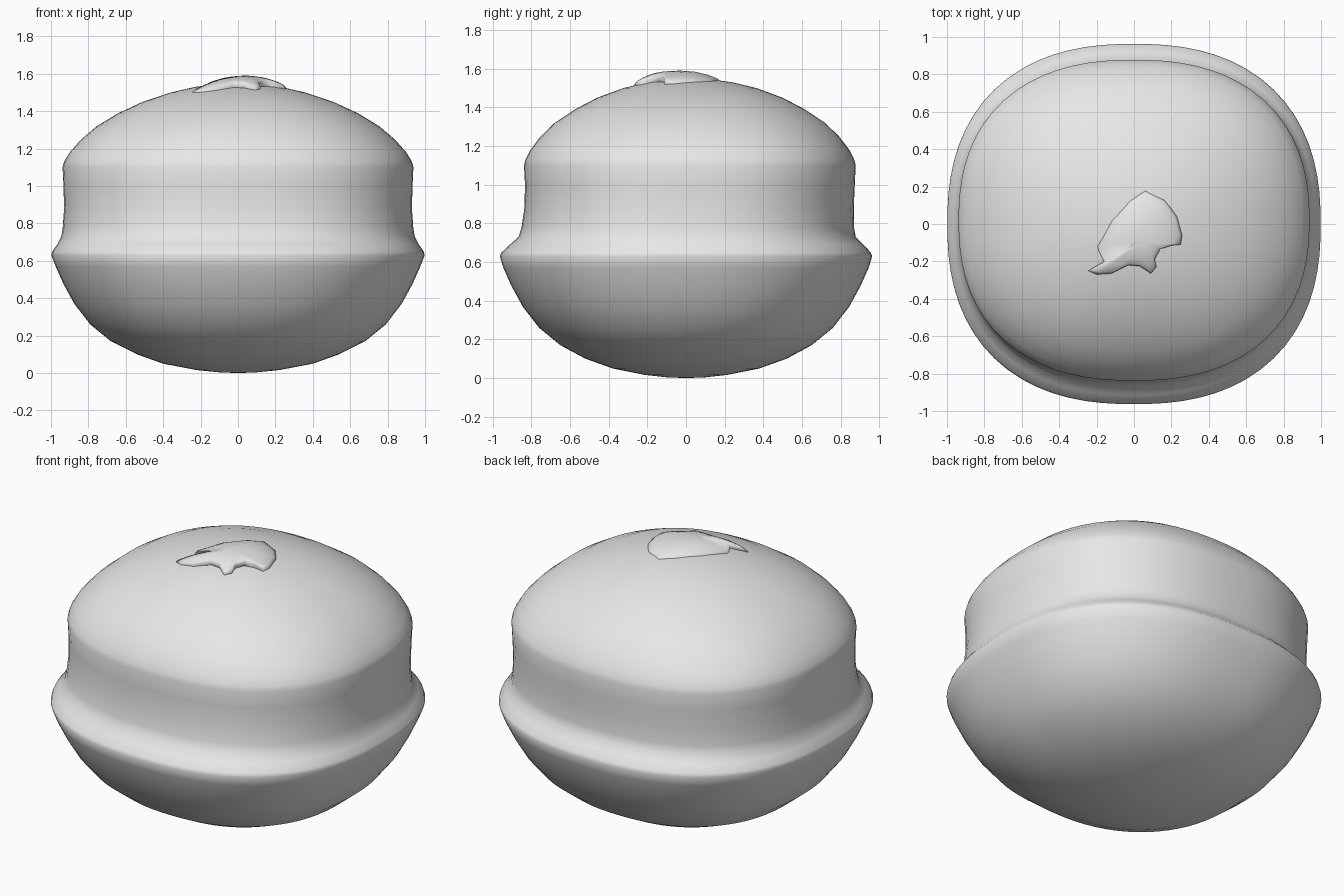
import bpy, bmesh, math

cube = bpy.data.objects.get("Cube")
if cube:
    bpy.data.objects.remove(cube, do_unlink=True)

# One plain grey clay material
clay = bpy.data.materials.new("light_grey")
clay.use_nodes = True
grey = (0.8, 0.8, 0.8, 1)
clay.diffuse_color = grey
clay.node_tree.nodes["Principled BSDF"].inputs["Base Color"].default_value = grey


def loft(name, rings, start, end):
    """Skin equal-length rings, closing each end with a fan to a pole point."""
    bm = bmesh.new()
    loops = [[bm.verts.new(p) for p in ring] for ring in rings]
    count = len(loops[0])
    for low, high in zip(loops, loops[1:]):
        for i in range(count):
            j = (i + 1) % count
            bm.faces.new((low[i], low[j], high[j], high[i]))
    for pole, ring in ((start, loops[0]), (end, loops[-1])):
        tip = bm.verts.new(pole)
        for i in range(count):
            bm.faces.new((tip, ring[i], ring[(i + 1) % count]))
    bmesh.ops.recalc_face_normals(bm, faces=bm.faces[:])
    for face in bm.faces:
        face.smooth = True
    mesh = bpy.data.meshes.new(name)
    bm.to_mesh(mesh)
    bm.free()
    mesh.materials.append(clay)
    obj = bpy.data.objects.new(name, mesh)
    bpy.context.collection.objects.link(obj)
    return obj


def rounded_ring(z, half_x, half_y, mid_y, power, count=72):
    """Rounded-square cross-section."""
    ring = []
    for i in range(count):
        a = math.tau * i / count
        c, s = math.cos(a), math.sin(a)
        r = (abs(c) ** power + abs(s) ** power) ** (-1 / power)
        ring.append((half_x * r * c, mid_y + half_y * r * s, z))
    return ring


# Body: bowl, flared rim, waist and dome; columns are height, half width, half depth
profile = [
    (0.004, 0.1, 0.1), (0.016, 0.22, 0.21), (0.05, 0.4, 0.38),
    (0.1, 0.54, 0.52), (0.17, 0.68, 0.65), (0.26, 0.79, 0.76),
    (0.37, 0.875, 0.845), (0.48, 0.935, 0.905), (0.57, 0.975, 0.945),
    (0.63, 0.998, 0.963), (0.65, 0.993, 0.955), (0.69, 0.965, 0.915),
    (0.73, 0.945, 0.872), (0.78, 0.937, 0.86), (0.88, 0.93, 0.852),
    (1.0, 0.933, 0.853), (1.1, 0.938, 0.858), (1.13, 0.93, 0.85),
    (1.18, 0.9, 0.825), (1.25, 0.838, 0.772), (1.32, 0.755, 0.7),
    (1.39, 0.64, 0.595), (1.45, 0.51, 0.48), (1.5, 0.36, 0.345),
    (1.53, 0.23, 0.22), (1.545, 0.11, 0.11)]
body_rings = []
for z, hx, hy in profile:
    shift = 0.02 * min(1, max(0, (z - 0.64) / 0.3))
    body_rings.append(rounded_ring(z, hx, hy, shift, 2 + 0.38 * min(1, hx)))
loft("body", body_rings, (0, 0, 0), (0, 0.02, 1.55))


# Ragged leaf cap: outline with lift of its edge above the dome
def dome(x, y):
    return 1.55 - 0.37 * (x * x + (y - 0.02) ** 2)


outline = [
    (0.06, 0.18, 0), (0.165, 0.13, 0), (0.23, 0.04, 0.008),
    (0.257, -0.06, 0.01), (0.25, -0.11, 0.015), (0.2, -0.115, 0.03),
    (0.14, -0.135, 0.035), (0.11, -0.19, 0.025), (0.12, -0.23, 0.015),
    (0.09, -0.265, 0.01), (0.03, -0.225, 0.025), (-0.03, -0.22, 0.025),
    (-0.12, -0.265, 0.012), (-0.2, -0.27, 0.006), (-0.245, -0.25, 0.004),
    (-0.16, -0.2, 0.012), (-0.2, -0.12, 0), (-0.12, 0.02, 0), (-0.02, 0.13, 0)]
cx, cy, top = 0.05, -0.09, 0.043


def leaf_ring(scale, blend, drop=0):
    ring = []
    for x, y, lift in outline:
        px, py = cx + (x - cx) * scale, cy + (y - cy) * scale
        ring.append((px, py, dome(px, py) + lift + (top - lift) * blend - drop))
    return ring


loft("top_leaf",
     [leaf_ring(0.95, 0, 0.04), leaf_ring(1, 0, 0.004), leaf_ring(0.93, 0.2),
      leaf_ring(0.75, 0.55), leaf_ring(0.5, 0.85), leaf_ring(0.25, 0.97)],
     (cx, cy, 1.5), (cx, cy, dome(cx, cy) + top))
